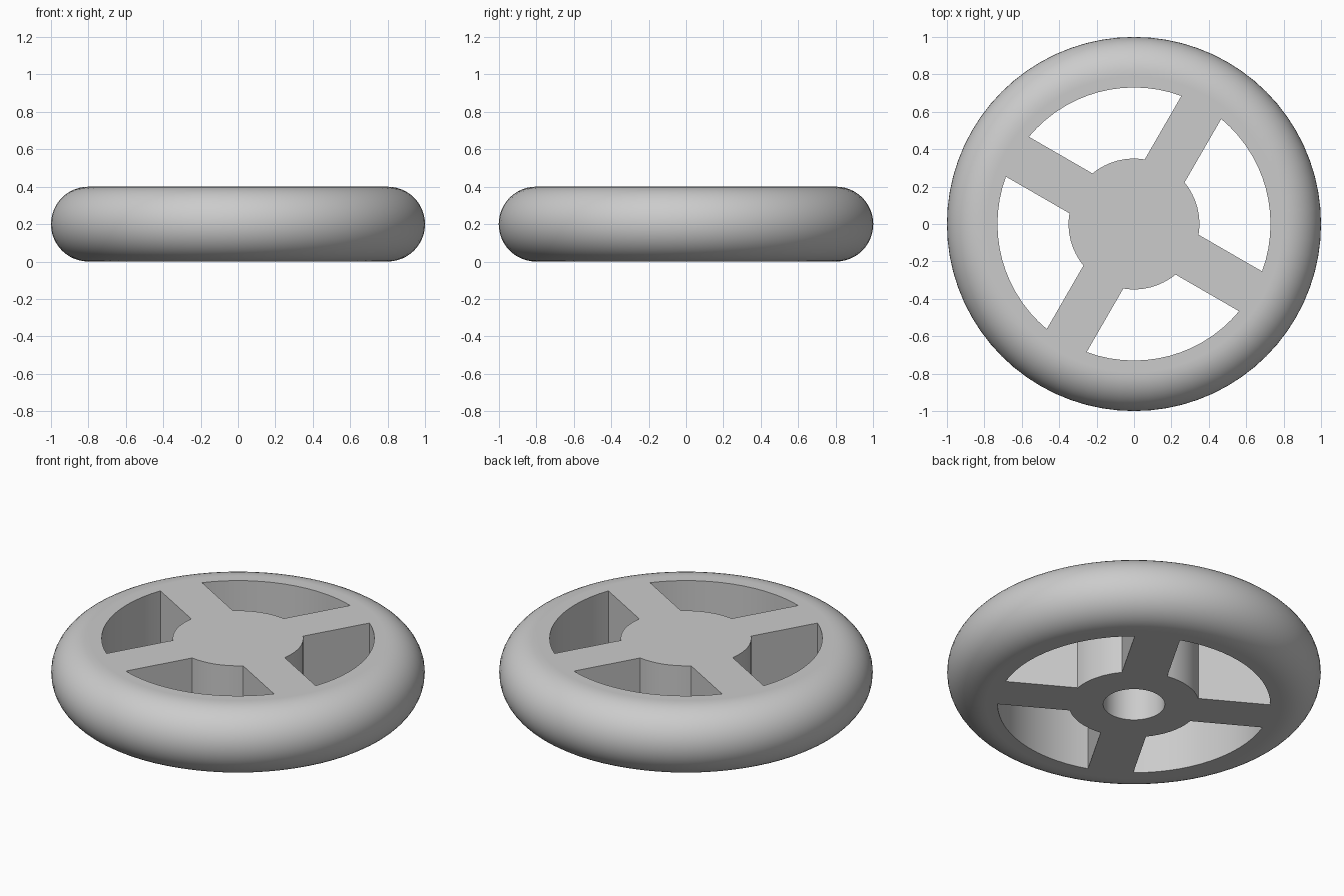
import bpy, bmesh
from math import sin, cos, pi, asin, radians
from mathutils import Matrix, Vector

cube = bpy.data.objects.get("Cube")
if cube:
    bpy.data.objects.remove(cube, do_unlink=True)

HEIGHT, ROUND = 0.4, 0.2
RIM, HUB, BORE, HALF_SPOKE = 0.73, 0.35, 0.165, 0.123
SIDES = 72

grey = bpy.data.materials.new("light grey")
grey.use_nodes = True
color = (0.6, 0.6, 0.6, 1)
grey.diffuse_color = color
grey.node_tree.nodes["Principled BSDF"].inputs["Base Color"].default_value = color


def make_object(name, bm):
    bmesh.ops.recalc_face_normals(bm, faces=bm.faces)
    mesh = bpy.data.meshes.new(name)
    bm.to_mesh(mesh)
    bm.free()
    mesh.materials.append(grey)
    obj = bpy.data.objects.new(name, mesh)
    bpy.context.collection.objects.link(obj)
    return obj


def lathe(name, rings):
    """Closed solid of revolution with flat caps on the first and last ring."""
    bm = bmesh.new()
    loops = [[bm.verts.new((r * cos(2 * pi * i / SIDES), r * sin(2 * pi * i / SIDES), z))
              for i in range(SIDES)] for r, z in rings]
    for a, b in zip(loops, loops[1:]):
        for i in range(SIDES):
            j = (i + 1) % SIDES
            bm.faces.new((a[i], a[j], b[j], b[i]))
    bm.faces.new(loops[0])
    bm.faces.new(loops[-1])
    return make_object(name, bm)


def arc(radius, steps):
    """Arc between two spokes at right angles, kept clear of both by half a spoke."""
    start = asin(HALF_SPOKE / radius)
    span = pi / 2 - 2 * start
    return [(radius * cos(start + span * i / steps), radius * sin(start + span * i / steps))
            for i in range(steps + 1)]


# Solid wheel with a half-round tyre edge and a flat band beside it
edge = [(1 - ROUND + ROUND * cos(a), ROUND + ROUND * sin(a))
        for a in (-pi / 2 + pi * i / 24 for i in range(25))]
wheel = lathe("wheel", [(0.79, 0)] + edge + [(0.79, HEIGHT)])

# Four openings that leave the hub, spokes and rim
outline = arc(RIM, 14) + arc(HUB, 8)[::-1]
bm = bmesh.new()
for k in range(4):
    turn = Matrix.Rotation(radians(60 + 90 * k), 3, 'Z')
    low, high = [[bm.verts.new(turn @ Vector((x, y, z))) for x, y in outline]
                 for z in (-0.1, HEIGHT + 0.1)]
    bm.faces.new(low)
    bm.faces.new(high)
    for i in range(len(outline)):
        j = (i + 1) % len(outline)
        bm.faces.new((low[i], low[j], high[j], high[i]))
openings = make_object("opening_cutter", bm)

# Blind axle hole in the underside
bore = lathe("bore_cutter", [(BORE, -0.1), (BORE, 0.3)])

bpy.context.view_layer.objects.active = wheel
wheel.select_set(True)
for cutter in (openings, bore):
    cutter.hide_render = True
    mod = wheel.modifiers.new(cutter.name, 'BOOLEAN')
    mod.operation = 'DIFFERENCE'
    mod.solver = 'EXACT'
    mod.object = cutter
    bpy.ops.object.modifier_apply(modifier=mod.name)
    bpy.data.objects.remove(cutter, do_unlink=True)

bpy.ops.object.shade_smooth_by_angle(angle=radians(30))
